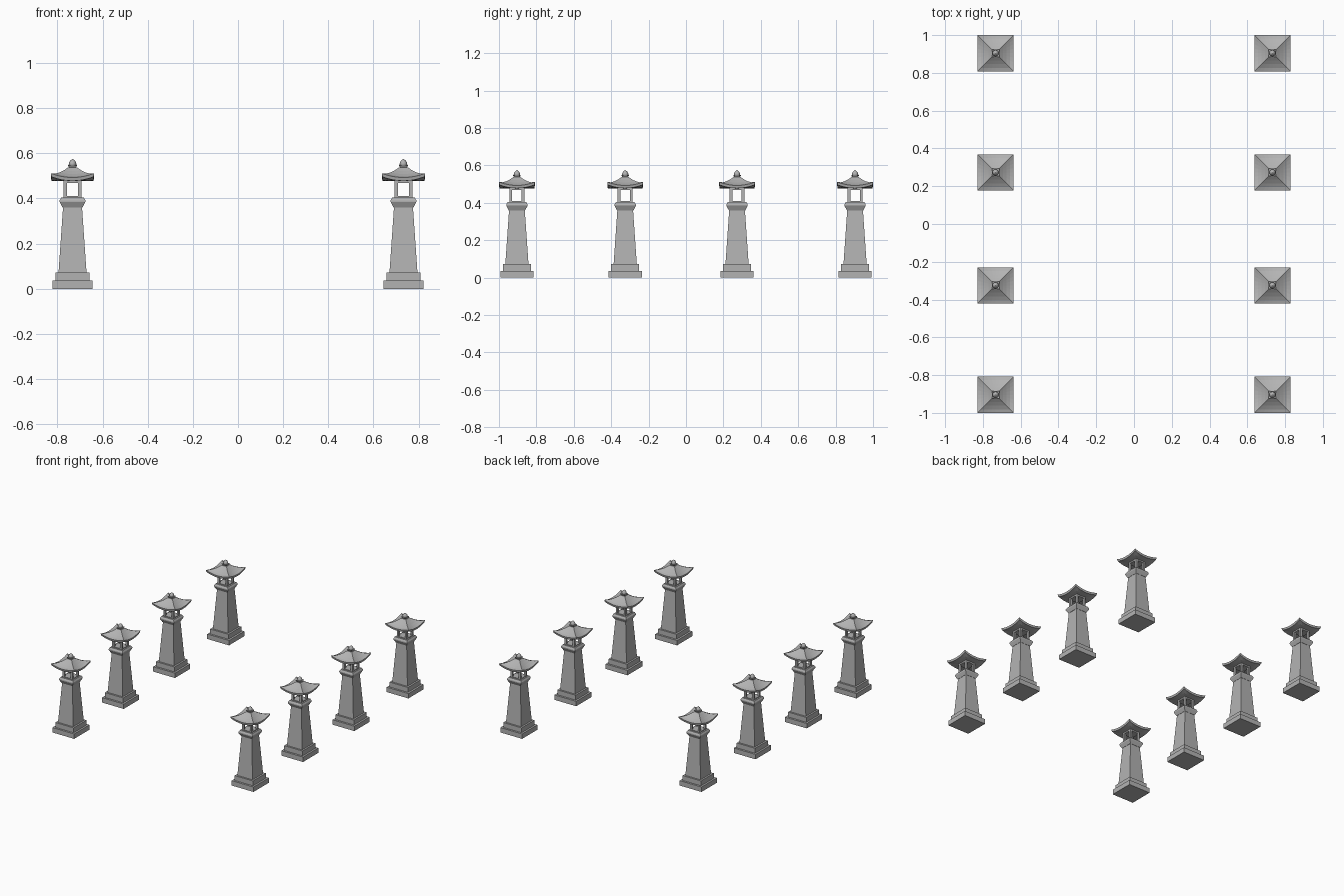
import bpy
import bmesh
import math

cube = bpy.data.objects.get("Cube")
if cube:
    bpy.data.objects.remove(cube, do_unlink=True)

stone = bpy.data.materials.new("grey_stone")
stone.use_nodes = True
colour = (0.45, 0.45, 0.45, 1)
stone.diffuse_color = colour
stone.node_tree.nodes["Principled BSDF"].inputs["Base Color"].default_value = colour


def square_ring(half, z, lift=0, n=1):
    """Square outline, its sides sagging between corners raised by lift."""
    points = []
    for side in range(4):
        a = side * math.pi / 2
        c, s = math.cos(a), math.sin(a)
        for i in range(n):
            t = 2 * i / n - 1
            x, y = t * half, -half
            points.append((x * c - y * s, x * s + y * c, z + lift * t * t))
    return points


def round_ring(radius, z, n=12):
    return [(radius * math.cos(math.tau * i / n),
             radius * math.sin(math.tau * i / n), z) for i in range(n)]


def loft(bm, rings):
    """Bridge a stack of outlines and cap both ends."""
    loops = [[bm.verts.new(p) for p in ring] for ring in rings]
    n = len(loops[0])
    for low, high in zip(loops, loops[1:]):
        for i in range(n):
            j = (i + 1) % n
            bm.faces.new((low[i], low[j], high[j], high[i]))
    bm.faces.new(loops[0][::-1])
    bm.faces.new(loops[-1])


def finish(name, bm, smooth=False):
    bmesh.ops.recalc_face_normals(bm, faces=bm.faces)
    mesh = bpy.data.meshes.new(name)
    for f in bm.faces:
        f.smooth = smooth
    bm.to_mesh(mesh)
    bm.free()
    mesh.materials.append(stone)
    return mesh


def lofted(name, rings, smooth=False):
    bm = bmesh.new()
    loft(bm, rings)
    return finish(name, bm, smooth)


def tiers(profile):
    return [square_ring(h, z) for h, z in profile]


# Stepped plinth, tapering shaft and flared collar
parts = [
    lofted("plinth", tiers([(0.089, 0), (0.089, 0.036), (0.075, 0.036), (0.075, 0.072)])),
    lofted("shaft", tiers([(0.062, 0.072), (0.042, 0.362)])),
    lofted("collar", tiers([(0.044, 0.36), (0.057, 0.385), (0.057, 0.392), (0.05, 0.404)])),
]

# Open lamp chamber: sill, lintel and four corner posts
bm = bmesh.new()
for low, high in ((0.402, 0.41), (0.468, 0.484)):
    loft(bm, tiers([(0.04, low), (0.04, high)]))
for sx in (-1, 1):
    for sy in (-1, 1):
        loft(bm, [[(x + sx * 0.0325, y + sy * 0.0325, z) for x, y, z in ring]
                  for ring in tiers([(0.0075, 0.41), (0.0075, 0.468)])])
parts.append(finish("lamp_chamber", bm))

# Hipped roof with upswept corners: underside first, then the concave top
roof = [square_ring(0.093 * r, 0.478, 0.018 * r ** 3, 8) for r in (0.35, 0.7, 1)]
for r in (1, 0.8, 0.6, 0.4, 0.2):
    z = 0.493 + 0.044 * ((1 - r) / 0.8) ** 1.5
    roof.append(square_ring(0.096 * r, z, 0.018 * r * r, 8))
parts.append(lofted("roof", roof))

# Finial: flared cup and pointed bud
parts.append(lofted("finial_cup", [
    square_ring(0.014, 0.53, 0, 4), square_ring(0.015, 0.538, 0, 4),
    square_ring(0.02, 0.545, 0.004, 4), square_ring(0.013, 0.546, 0, 4)]))
parts.append(lofted("finial_bud", [round_ring(r, z) for r, z in (
    (0.011, 0.54), (0.017, 0.55), (0.016, 0.558),
    (0.011, 0.567), (0.005, 0.572), (0.001, 0.575))], smooth=True))

# Two rows of four lanterns
for side, x in (("right", -0.733), ("left", 0.733)):
    for row, y in enumerate((-0.904, -0.325, 0.273, 0.904), 1):
        for mesh in parts:
            obj = bpy.data.objects.new(f"{mesh.name}_{side}_{row}", mesh)
            obj.location = (x, y, 0)
            bpy.context.collection.objects.link(obj)
